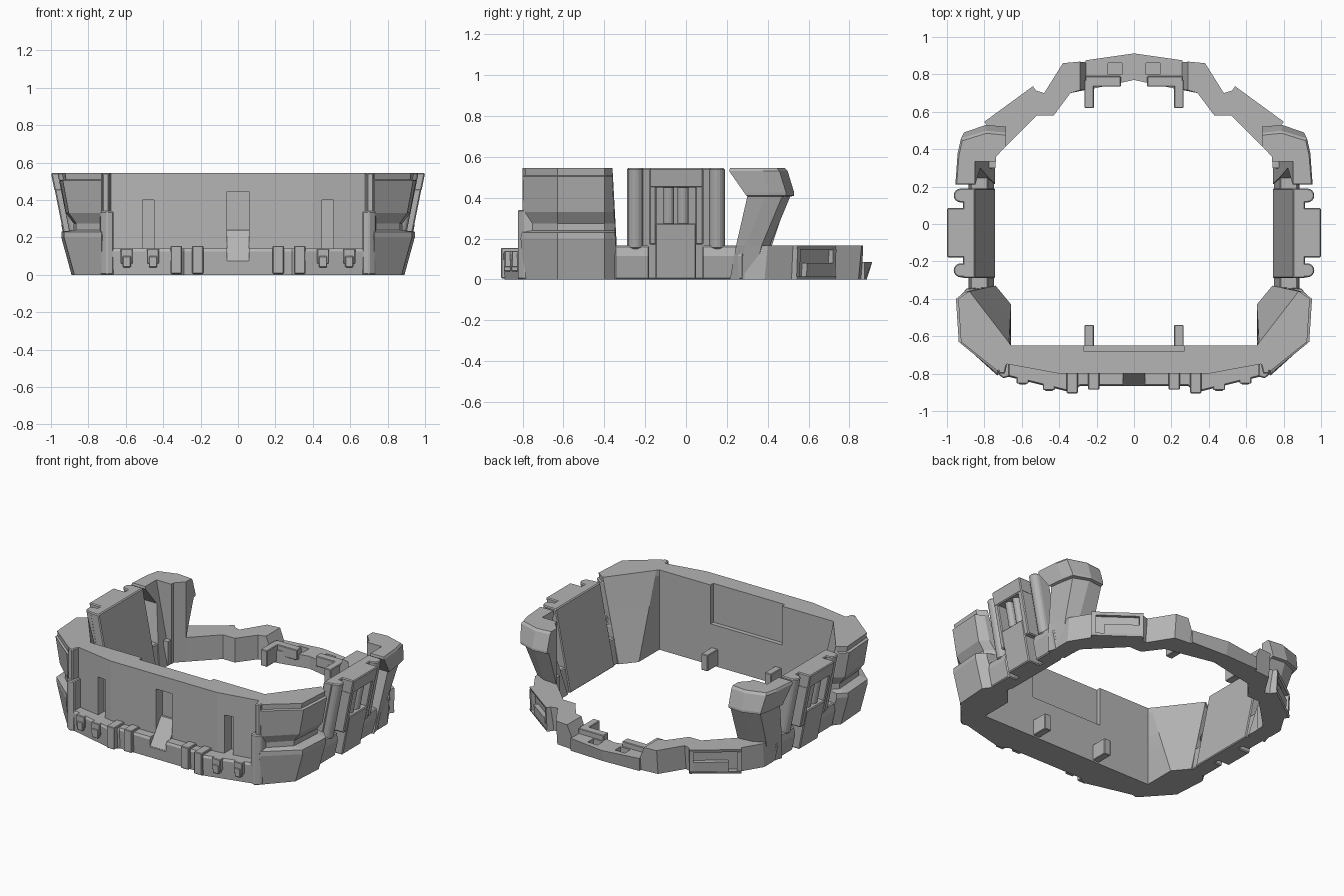
import bpy, bmesh, math

cube = bpy.data.objects.get("Cube")
if cube:
    bpy.data.objects.remove(cube, do_unlink=True)

grey = bpy.data.materials.new("matte_grey")
grey.use_nodes = True
grey.diffuse_color = (0.46, 0.46, 0.46, 1)
grey.node_tree.nodes["Principled BSDF"].inputs["Base Color"].default_value = (0.46, 0.46, 0.46, 1)

TOP = 0.545


def loft(name, sections, mirror=True, bevel=0.006):
    """Skin a stack of (height, outline) sections into a closed solid."""
    bm = bmesh.new()
    rings = [[bm.verts.new((x, y, z)) for x, y in pts] for z, pts in sections]
    n = len(rings[0])
    bm.faces.new(rings[0])
    bm.faces.new(rings[-1])
    for low, high in zip(rings, rings[1:]):
        for i in range(n):
            j = (i + 1) % n
            bm.faces.new((low[i], low[j], high[j], high[i]))
    bmesh.ops.recalc_face_normals(bm, faces=bm.faces)
    me = bpy.data.meshes.new(name)
    bm.to_mesh(me)
    bm.free()
    me.materials.append(grey)
    ob = bpy.data.objects.new(name, me)
    bpy.context.collection.objects.link(ob)
    if bevel:
        mod = ob.modifiers.new("soft_edges", "BEVEL")
        mod.width, mod.segments = bevel, 1
        mod.limit_method, mod.angle_limit = "ANGLE", math.radians(35)
    if mirror:
        mod = ob.modifiers.new("mirror", "MIRROR")
        mod.use_mirror_merge = False
    return ob


def rect(x0, x1, y0, y1):
    return [(x0, y0), (x1, y0), (x1, y1), (x0, y1)]


def box(name, x0, x1, y0, y1, z0, z1, mirror=True, bevel=0.004):
    r = rect(x0, x1, y0, y1)
    return loft(name, [(z0, r), (z1, r)], mirror, bevel)


def tilted(name, pts, z0, z1):
    """Outline given at the top rim, leaning outward as it rises."""
    return loft(name, [(z, [(x + 0.2 * (z - TOP), y) for x, y in pts]) for z in (z0, z1)])


def both(half):
    """Complete an outline with its mirror image."""
    return half + [(-x, y) for x, y in reversed(half)]


def cut(target, cutter):
    cutter.hide_render = True
    cutter.hide_viewport = True
    mod = target.modifiers.new("cut", "BOOLEAN")
    mod.operation, mod.object, mod.solver = "DIFFERENCE", cutter, "EXACT"


# Front wall with slots and an inner recess
wall = both([(0.68, -0.65), (0.70, -0.745), (0.4, -0.80)])
front_wall = loft("front_wall", [(0, wall), (TOP, wall)], False, 0)
slots = box("slot_cutter", 0.45, 0.51, -0.9, -0.715, 0.14, 0.40, bevel=0)
centre = box("centre_cutter", -0.06, 0.06, -0.95, -0.73, 0.08, 0.445, False, 0)
recess = box("recess_cutter", -0.27, 0.27, -0.68, -0.6, 0.28, 0.6, False, 0)
for c in (slots, centre, recess):
    cut(front_wall, c)

# Lower front skirt, stepping outward beside the centre
lip = both([(0.69, -0.72), (0.69, -0.812), (0.35, -0.897), (0.305, -0.88), (0.29, -0.865)])
foot = [(x, y + 0.008 * (y < -0.75)) for x, y in lip]
skirt = loft("front_skirt", [(0, foot), (0.125, lip), (0.14, foot)], False, 0)
cut(skirt, centre)
loft("slot_ramp", [(0.075, rect(-0.06, 0.06, -0.865, -0.72)),
                   (0.24, rect(-0.06, 0.06, -0.745, -0.72))], False, 0)
for x, y in ((0.215, -0.885), (0.33, -0.905)):
    box("skirt_rib", x - 0.03, x + 0.03, y, -0.78, 0.005, 0.155)
for x in (0.455, 0.595):
    y = -0.872 + 0.25 * (x - 0.455)
    box("buckle", x - 0.032, x + 0.032, y - 0.016, y + 0.08, 0.06, 0.14)
    box("buckle_hook", x - 0.022, x + 0.022, y - 0.02, y + 0.02, 0.04, 0.1)

# Front corner blocks: lower bulge, recessed waist and overhanging upper panel
corner = []
for z, x, front in ((0, 0.89, -0.79), (0.2, 0.945, -0.81), (0.23, 0.945, -0.805),
                    (0.24, 0.88, -0.76), (0.275, 0.88, -0.76), (0.33, 0.92, -0.795),
                    (0.505, 0.952, -0.80), (0.51, 0.935, -0.785), (TOP, 0.94, -0.785)):
    t = z / TOP
    corner.append((z, [(0.657, -0.65), (0.657 + 0.012 * t, -0.43 - 0.204 * t),
                       (0.74 + 0.14 * t, -0.33 - 0.03 * t), (x - 0.05, -0.335 - 0.03 * t),
                       (x, -0.40), (x - 0.015, -0.63), (0.73, front), (0.68, -0.75)]))
loft("front_corner", corner, bevel=0)
post = [(0.665, -0.73), (0.74, -0.73), (0.735, -0.795), (0.70, -0.825), (0.665, -0.815)]
loft("corner_post", [(0, post), (0.34, post)])
slim = [(0.675, -0.73), (0.73, -0.73), (0.725, -0.80), (0.69, -0.80)]
loft("corner_post_top", [(0.33, slim), (TOP, slim)])

# Side walls, leaning outward
tilted("side_wall", rect(0.85, 0.915, -0.29, 0.19), 0, TOP)


def bar(y0, y1, x0, x1):
    r, c = (y1 - y0) / 2, (y0 + y1) / 2
    arc = [math.pi * (i / 8 - 0.5) for i in range(9)]
    return [(x0, y0)] + [(x1 - r + r * math.cos(a), c + r * math.sin(a)) for a in arc] + [(x0, y1)]


for y0, y1 in ((-0.285, -0.21), (0.115, 0.19)):
    tilted("side_pipe", bar(y0, y1, 0.89, 0.965), 0.15, TOP)
tilted("side_head", rect(0.89, 1.0, -0.18, 0.085), 0.45, TOP)
for y0, y1 in ((-0.18, -0.145), (0.045, 0.085)):
    tilted("side_frame", rect(0.89, 0.998, y0, y1), 0.17, 0.46)
for y in (-0.085, -0.015):
    tilted("side_column", bar(y - 0.027, y + 0.027, 0.9, 0.98), 0.2, 0.46)
tilted("side_box", rect(0.86, 1.0, -0.15, 0.05), 0, 0.275)
for y0, y1 in ((-0.35, -0.18), (0.08, 0.28)):
    loft("side_sill", [(0, rect(0.748, 0.86, y0, y1)), (0.115, rect(0.771, 0.885, y0, y1)),
                       (0.165, rect(0.781, 0.875, y0, y1))])

# Rear posts with an overhanging cap
stages = []
for z, f, b, xo in ((0, 0.215, 0.37, 0.875), (0.165, 0.245, 0.41, 0.895), (0.405, 0.30, 0.51, 0.92),
                    (0.41, 0.295, 0.53, 0.935), (0.425, 0.285, 0.53, 0.938),
                    (0.53, 0.212, 0.498, 0.955), (TOP, 0.215, 0.485, 0.948)):
    lean = 0.742 + 0.2 * z
    stages.append((z, [(lean, f), (xo, f), (xo - 0.012, b - 0.12), (xo - 0.03, b - 0.04), (0.79, b),
                       (0.685, max(0.42, b - 0.01)), (0.685, 0.415), (0.738, 0.36),
                       (0.738, 0.335), (lean, 0.335)]))
loft("rear_post", stages, bevel=0)

# Rear ring: tall side arms, low centre
inner = [(0.74, 0.30), (0.74, 0.36), (0.52, 0.58), (0.43, 0.58), (0.34, 0.70)]
outer = [(0.38, 0.86), (0.48, 0.70), (0.53, 0.715), (0.78, 0.53), (0.86, 0.40), (0.86, 0.30)]
arm_top = inner + [(0.29, 0.715), (0.29, 0.868)] + outer
arm_low = inner + [(0.22, 0.725), (0.22, 0.86)] + [(x, y - 0.015) for x, y in outer]
loft("rear_arm", [(0, arm_low), (0.165, arm_top)], bevel=0)
ridge = both([(0.26, 0.715), (0.26, 0.875)])
low = ridge[:2] + [(0, 0.885)] + ridge[2:] + [(0, 0.77)]
high = ridge[:2] + [(0, 0.912)] + ridge[2:] + [(0, 0.77)]
bridge = loft("rear_bridge", [(0, low), (0.085, high)], False, 0)
cut(bridge, box("pocket_cutter", 0.065, 0.14, 0.80, 0.86, 0.03, 0.2, bevel=0))
box("rear_ledge", 0.07, 0.26, 0.735, 0.79, 0.05, 0.12)

# Framed plates on the slanted rear arms
d = (0.26, -0.19)
n = (0.59, 0.807)


def strip(a, b, out):
    p, q = [(0.53 + d[0] * k, 0.722 + d[1] * k) for k in (a, b)]
    return [(v[0] + n[0] * o, v[1] + n[1] * o) for v, o in ((p, -0.03), (q, -0.03), (q, out), (p, out))]


for a, b, z0, z1 in ((0, 1, 0.145, 0.165), (0, 1, 0, 0.015), (0, 0.08, 0.01, 0.15),
                     (0.92, 1, 0.01, 0.15), (0.08, 0.75, 0.01, 0.08)):
    loft("arm_plate", [(z0, strip(a, b, 0.012)), (z1, strip(a, b, 0.018))], bevel=0)

# Inner tabs
for y0, y1 in ((-0.66, -0.54), (0.62, 0.77)):
    box("inner_tab", 0.215, 0.265, y0, y1, 0.01, 0.12)
